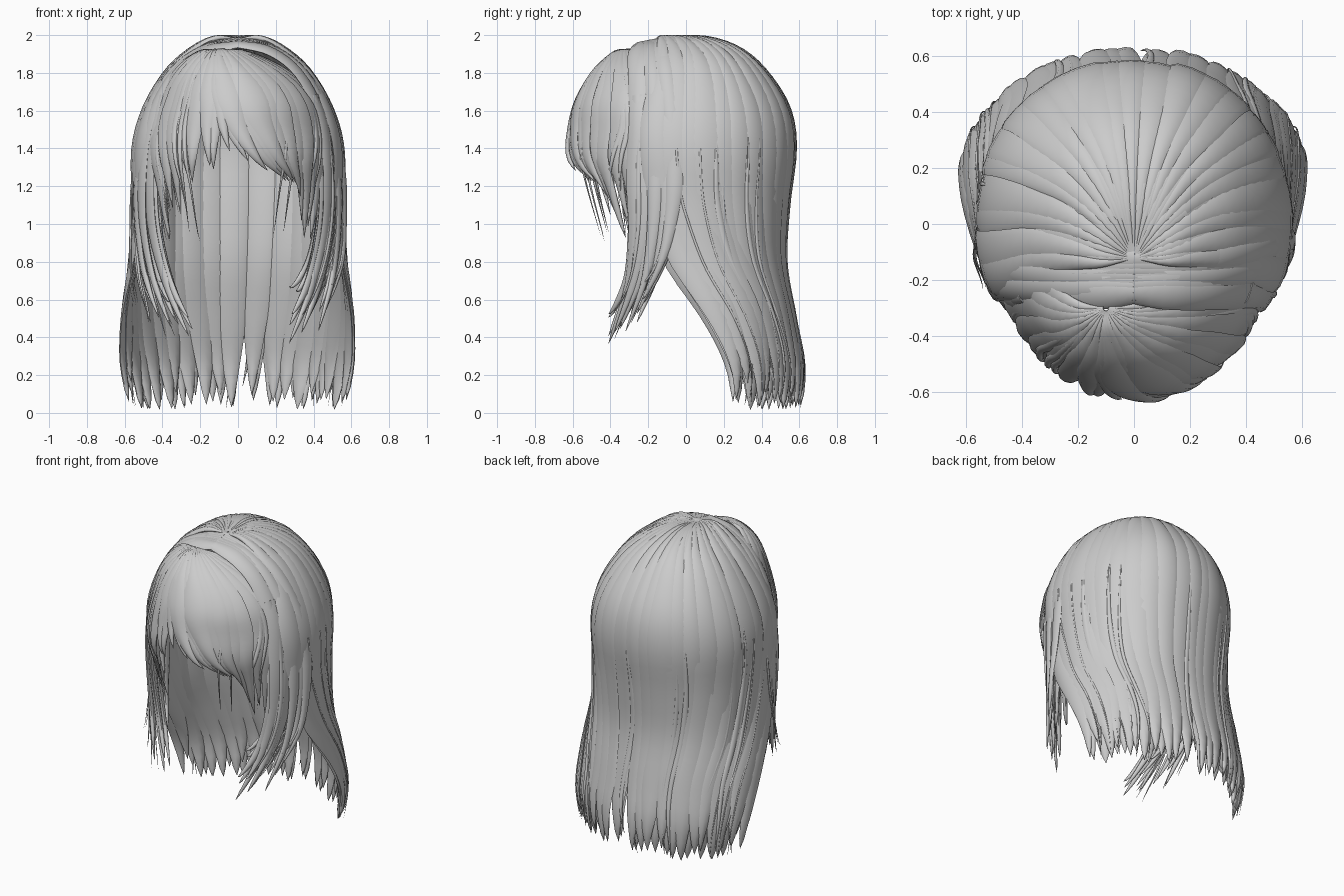
import bpy, bmesh, math, random
from mathutils import Vector

random.seed(4)
if "Cube" in bpy.data.objects:
    bpy.data.objects.remove(bpy.data.objects["Cube"])

hair = bpy.data.materials.new("light grey hair")
hair.use_nodes = True
COLOR = (0.6, 0.6, 0.6, 1)
hair.diffuse_color = COLOR
hair.node_tree.nodes["Principled BSDF"].inputs["Base Color"].default_value = COLOR


def sample(rows, k):
    """Smooth (Catmull-Rom) lookup in a list of rows at a fractional index."""
    i = max(0, min(int(k), len(rows) - 2))
    f = k - i
    a, b, c, d = (rows[max(0, min(j, len(rows) - 1))] for j in range(i - 1, i + 3))
    return [0.5 * (2 * q + (r - p) * f + (2 * p - 5 * q + 4 * r - s) * f * f
                   + (3 * q - p - 3 * r + s) * f ** 3) for p, q, r, s in zip(a, b, c, d)]


def signed_pow(v, p):
    return math.copysign(abs(v) ** p, v)


def lock(bm, path, widths, thick):
    """Lens-shaped strand swept along a path, facing away from the head."""
    sides, rings = 8, []
    for i, p in enumerate(path):
        tangent = (path[min(i + 1, len(path) - 1)] - path[max(i - 1, 0)]).normalized()
        out = p - Vector((0, 0, min(p.z, 1.35)))
        side = tangent.cross(out).normalized()
        out = side.cross(tangent).normalized()
        th = min(thick, widths[i] * 0.4)
        ring = []
        for s in range(sides):
            a = math.tau * s / sides
            ring.append(bm.verts.new(p + side * math.cos(a) * widths[i] / 2
                                     + out * math.sin(a) * th))
        rings.append(ring)
    for r, q in zip(rings, rings[1:]):
        for s in range(sides):
            n = (s + 1) % sides
            bm.faces.new((r[s], r[n], q[n], q[s]))
    bm.faces.new(rings[0][::-1])
    bm.faces.new(rings[-1])


def taper(t, length, power=0.7):
    return max(0.015, min(1, (1 - t) / length) ** power)


def finish(bm, name):
    bmesh.ops.recalc_face_normals(bm, faces=bm.faces)
    mesh = bpy.data.meshes.new(name)
    bm.to_mesh(mesh)
    bm.free()
    mesh.materials.append(hair)
    obj = bpy.data.objects.new(name, mesh)
    bpy.context.collection.objects.link(obj)
    bpy.ops.object.select_all(action="DESELECT")
    obj.select_set(True)
    bpy.context.view_layer.objects.active = obj
    bpy.ops.object.shade_smooth_by_angle(angle=math.radians(60))


# Back hair outline: height, centre y, half width, half depth, sweep towards the back
BACK = [(1.98, -.12, .01, .01, 1), (1.985, -.08, .12, .17, 1), (1.93, -.03, .24, .3, 1),
        (1.815, 0, .37, .41, 1), (1.62, 0, .485, .535, 1), (1.4, 0, .545, .57, 1),
        (1.1, 0, .545, .535, .97), (.8, 0, .565, .52, .87), (.5, 0, .62, .57, .7),
        (.25, 0, .645, .615, .63), (.01, 0, .61, .6, .62)]


def back_path(theta, end, scale=1.0, steps=36, start=0.0, wave=0.0):
    pts, radii = [], []
    for i in range(steps + 1):
        t = i / steps
        z, cy, rx, ry, sweep = sample(BACK, start + (end - start) * t)
        a = math.radians(theta) * sweep + wave * math.sin(t * 7 + theta) * t
        pts.append(Vector((rx * scale * signed_pow(math.sin(a), .88),
                           cy + ry * scale * signed_pow(math.cos(a), .92), z)))
        radii.append((rx + ry) / 2 * (0.4 + 0.6 * sweep))
    return pts, radii


# Long back hair: an outer and an inner layer of wide locks
for name, count, scale, spread in (("back_hair_outer", 23, 1.0, 107),
                                   ("back_hair_inner", 19, .97, 102)):
    bm = bmesh.new()
    step = 2 * spread / (count - 1)
    for i in range(count):
        theta = -spread + step * i + random.uniform(-2, 2)
        end = 9.97 - random.uniform(0, .45) - (.2 if abs(theta) > 95 else 0)
        pts, radii = back_path(theta, end, scale + random.uniform(-.008, .01), wave=.02)
        span = math.radians(step) * random.uniform(1.4, 2)
        widths = [max(.012, r * span) * taper(j / 36, .18) for j, r in enumerate(radii)]
        lock(bm, pts, widths, .014)
    finish(bm, name)

# Narrow locks lying on top of the back hair
bm = bmesh.new()
for i in range(18):
    theta = random.uniform(-100, 100)
    pts, radii = back_path(theta, random.uniform(9, 9.95), 1.012, start=4.5, wave=.05)
    w = random.uniform(.015, .05)
    lock(bm, pts, [w * taper(j / 36, .4) * min(1, .1 + j / 14) for j in range(37)], .012)
finish(bm, "back_hair_fine_locks")

# Fringe outline: height, centre x, centre y, half width, half depth
FRINGE = [(1.925, -.1, -.3, .01, .01), (1.9, -.08, -.28, .13, .1),
          (1.8, -.04, -.2, .29, .29), (1.65, 0, -.08, .42, .495), (1.5, 0, 0, .485, .61),
          (1.35, 0, 0, .505, .625), (1.2, 0, 0, .495, .58), (.92, 0, 0, .46, .48)]


def fringe_lock(bm, a0, a1, end, width, scale=1.0, thick=.015, tip=.45):
    pts, widths, steps = [], [], 26
    for i in range(steps + 1):
        t = i / steps
        z, cx, cy, rx, ry = sample(FRINGE, end * t)
        a = math.radians(a0 + (a1 - a0) * t ** 2.8)
        pts.append(Vector((cx + rx * scale * math.sin(a), cy - ry * scale * math.cos(a), z)))
        widths.append(max(.012, width * min(1, (rx + ry) / .8)) * taper(t, tip, .8))
    lock(bm, pts, widths, thick)


# Swept fringe: start angle, tip angle, tip position down the outline, width
bm = bmesh.new()
for a0, a1, end, w in ((-15, -5, 4.75, .11), (-13, 6, 5.1, .13), (-11, 18, 5.5, .14),
                       (-8, 31, 5.85, .15), (-2, 33, 5.85, .16), (6, 36, 5.9, .16),
                       (15, 39, 5.95, .16), (24, 42, 6.2, .16), (33, 46, 6.6, .16),
                       (42, 49, 6.95, .16), (52, 53, 6.7, .16), (62, 57, 7, .16),
                       (72, 63, 6.85, .16), (84, 70, 7, .17)):
    fringe_lock(bm, a0, a1, end, w, random.uniform(.985, 1.01))
finish(bm, "fringe_left_sweep")

bm = bmesh.new()
for a0, a1, end, w in ((-15, -15, 5.45, .1), (-21, -17, 5.3, .12), (-28, -29, 5.9, .12),
                       (-36, -32, 5.8, .13), (-44, -40, 6.5, .14), (-53, -46, 6.4, .15),
                       (-62, -52, 7, .16), (-72, -59, 6.85, .16), (-84, -69, 7, .17)):
    fringe_lock(bm, a0, a1, end, w, random.uniform(.985, 1.01))
finish(bm, "fringe_right")

# Fine fringe wisps
bm = bmesh.new()
for i in range(22):
    s = random.choice((-1, 1))
    a0 = s * random.uniform(32, 78)
    fringe_lock(bm, a0, a0 * .78 + s * random.uniform(-4, 4), random.uniform(6.2, 7.1),
                random.uniform(.03, .06), random.uniform(.96, 1.015), .01, .6)
finish(bm, "fringe_wisps")

# Side locks running from the parting past the ears, front edge to rear edge
SIDE_FRONT = [(-.005, -.25, 1.95), (.17, -.26, 1.915), (.33, -.26, 1.79), (.45, -.26, 1.55),
              (.485, -.27, 1.25), (.47, -.27, .95), (.4, -.31, .65), (.29, -.41, .36)]
SIDE_REAR = [(-.005, -.13, 1.975), (.2, -.13, 1.935), (.375, -.11, 1.8), (.505, -.08, 1.55),
             (.55, -.06, 1.25), (.55, -.08, 1.0), (.53, -.13, .75), (.46, -.23, .5)]


def side_lock(bm, sign, f, width, out=0.0, start=0.0, lift=0.0, drift=0.0, tip=.4):
    rows = [[p + (q - p) * f for p, q in zip(a, b)] for a, b in zip(SIDE_FRONT, SIDE_REAR)]
    pts, widths, steps = [], [], 32
    for i in range(steps + 1):
        t = i / steps
        x, y, z = sample(rows, start + (7 - start) * t)
        pts.append(Vector((sign * (x + out * min(1, t * 3) + drift * t ** 3), y,
                           z + lift * t ** 4)))
        widths.append(width * taper(t, tip, .75) * min(1, .7 + t * 3))
    lock(bm, pts, widths, min(.014, width * .3))


for sign, label in ((1, "left"), (-1, "right")):
    bm = bmesh.new()
    for i in range(7):
        side_lock(bm, sign, i / 6, random.uniform(.085, .11), random.uniform(-.012, .006),
                  lift=random.uniform(0, .1), drift=random.uniform(-.03, .05))
    # Inner layer hanging between the cheek and the outer locks
    for i in range(6):
        side_lock(bm, sign, i / 6, random.uniform(.06, .09), random.uniform(-.09, -.03), 2.5,
                  random.uniform(.05, .35), random.uniform(-.04, .04))
    for i in range(7):
        side_lock(bm, sign, random.random(), random.uniform(.015, .035), .01, 3,
                  random.uniform(0, .3), random.uniform(-.04, .08), .6)
    finish(bm, label + "_side_locks")

    # Loose hairs standing off the sides
    bm = bmesh.new()
    for theta, scale in ((84, 1.03), (94, 1.03), (76, 1.02)):
        pts, radii = back_path(sign * theta, 9.85, scale, start=5)
        lock(bm, pts, [.012 * taper(j / 36, .4) for j in range(37)], .004)
    finish(bm, label + "_loose_hairs")
